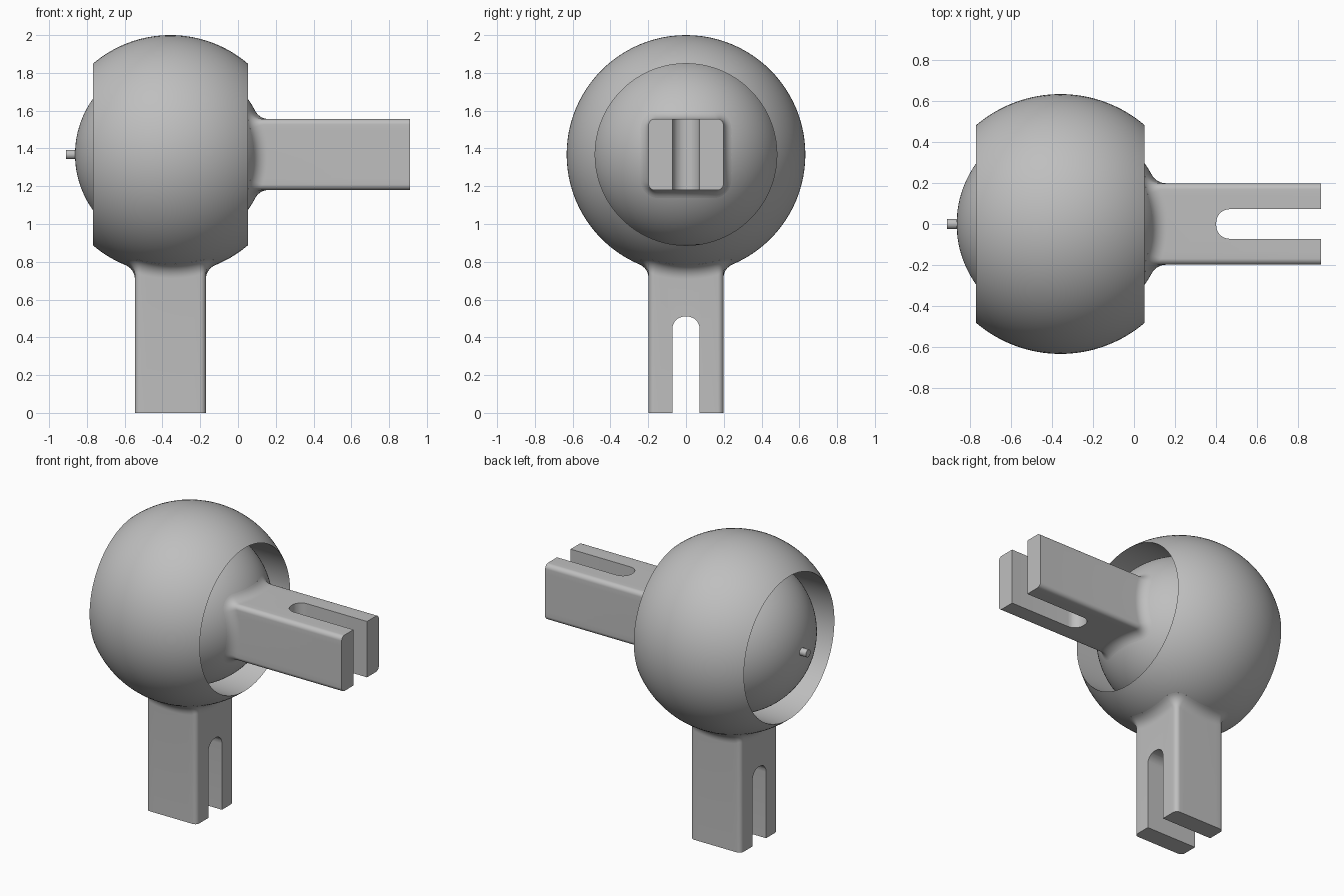
import bpy, bmesh, math
from mathutils import Vector, Matrix

cube = bpy.data.objects.get("Cube")
if cube:
    bpy.data.objects.remove(cube)

CENTRE = Vector((-0.358, 0, 1.368))
SHELL_R, BALL_R = 0.632, 0.505
HALF_WIDTH = 0.41      # socket shell is cut flat at this distance either side
FILLET = 0.08

grey = bpy.data.materials.new("plain grey")
grey.use_nodes = True
colour = (0.52, 0.52, 0.52, 1)
grey.diffuse_color = colour
grey.node_tree.nodes["Principled BSDF"].inputs["Base Color"].default_value = colour


def make(name, bm, matrix):
    bmesh.ops.recalc_face_normals(bm, faces=bm.faces)
    mesh = bpy.data.meshes.new(name)
    bm.to_mesh(mesh)
    bm.free()
    mesh.materials.append(grey)
    obj = bpy.data.objects.new(name, mesh)
    obj.matrix_world = matrix
    bpy.context.collection.objects.link(obj)
    return obj


def smooth(obj, angle=30):
    bpy.ops.object.select_all(action="DESELECT")
    obj.select_set(True)
    bpy.context.view_layer.objects.active = obj
    bpy.ops.object.shade_smooth_by_angle(angle=math.radians(angle))


def rounded_rect(half_x, half_y, radius, steps=8, flat_steps=10):
    """Outline of a rounded rectangle as (point, outward normal) pairs."""
    corners = []
    for k, (sx, sy) in enumerate([(1, 1), (-1, 1), (-1, -1), (1, -1)]):
        middle = Vector((sx * (half_x - radius), sy * (half_y - radius), 0))
        for i in range(steps + 1):
            a = (k + i / steps) * math.pi / 2
            n = Vector((math.cos(a), math.sin(a), 0))
            corners.append((middle + n * radius, n))
    outline = []
    for i, (p, n) in enumerate(corners):
        outline.append((p, n))
        if i % (steps + 1) == steps:
            q = corners[(i + 1) % len(corners)][0]
            outline += [(p.lerp(q, j / flat_steps), n) for j in range(1, flat_steps)]
    return outline


def loft(rings):
    """Closed solid through a list of rings, capped at both ends."""
    bm = bmesh.new()
    loops = [[bm.verts.new(p) for p in ring] for ring in rings]
    count = len(loops[0])
    for lower, upper in zip(loops, loops[1:]):
        for i in range(count):
            j = (i + 1) % count
            bm.faces.new((lower[i], lower[j], upper[j], upper[i]))
    bm.faces.new(loops[0])
    bm.faces.new(loops[-1])
    return bm


def forked_arm(name, sphere_r, length, slot_start, turn):
    """Slotted bar growing from a sphere along local z with a rolling-ball fillet."""
    outline = rounded_rect(0.188, 0.198, 0.03)
    steps = 8
    rings = [[] for _ in range(steps + 3)]
    for p, n in outline:
        mid = p + n * FILLET
        mid.z = math.sqrt((sphere_r + FILLET) ** 2 - mid.length_squared)
        rings[0].append(p + Vector((0, 0, length)))
        for i in range(steps + 1):
            ray = (-n).slerp(-mid.normalized(), i / steps)
            rings[i + 1].append(mid + ray * FILLET)
        rings[-1].append(rings[-2][-1] * 0.85)
    matrix = Matrix.Translation(CENTRE) @ Matrix.Rotation(turn, 4, "Y")
    arm = make(name, loft(rings), matrix)

    # round-ended slot cutter running in from the free end
    reach = length + 0.2
    half = (reach - slot_start) / 2
    slot = rounded_rect(half, 0.072, 0.065, flat_steps=1)
    rings = [[Vector((x, p.y, p.x + slot_start + half)) for p, n in slot] for x in (-0.4, 0.4)]
    cutter = make(name + "_slot_cutter", loft(rings), matrix)
    cutter.hide_render = True
    cutter.hide_set(True)

    cut = arm.modifiers.new("slot", "BOOLEAN")
    cut.operation = "DIFFERENCE"
    cut.solver = "EXACT"
    cut.object = cutter
    bpy.context.view_layer.objects.active = arm
    arm.select_set(True)
    bpy.ops.object.modifier_apply(modifier="slot")
    bpy.data.objects.remove(cutter)
    smooth(arm)


# Socket shell: outer arc with a straight bore, spun round the x axis
bm = bmesh.new()
half_angle = math.asin(HALF_WIDTH / SHELL_R)
arc = [half_angle * (i / 16 - 1) for i in range(33)]
profile = [bm.verts.new((SHELL_R * math.sin(a), 0, SHELL_R * math.cos(a))) for a in arc]
edges = [bm.edges.new((a, b)) for a, b in zip(profile, profile[1:] + profile[:1])]
bmesh.ops.spin(bm, geom=profile + edges, cent=(0, 0, 0), axis=(1, 0, 0),
               angle=math.tau, steps=96, use_merge=True)
bmesh.ops.remove_doubles(bm, verts=bm.verts, dist=0.0001)
smooth(make("socket_shell", bm, Matrix.Translation(CENTRE)))

# Ball held inside the shell, poles on the x axis
bm = bmesh.new()
bmesh.ops.create_uvsphere(bm, u_segments=96, v_segments=64, radius=BALL_R)
smooth(make("inner_ball", bm, Matrix.Translation(CENTRE) @ Matrix.Rotation(math.pi / 2, 4, "Y")))

# Arm on the ball points to +x, arm on the shell points down
forked_arm("ball_arm", BALL_R, 0.91 - CENTRE.x, 0.40 - CENTRE.x, math.pi / 2)
forked_arm("shell_arm", SHELL_R, CENTRE.z, CENTRE.z - 0.51, math.pi)

# Small pin on the far side of the ball
bm = bmesh.new()
bmesh.ops.create_cone(bm, cap_ends=True, segments=32, radius1=0.025, radius2=0.025, depth=0.11)
smooth(make("pin", bm, Matrix.Translation((-0.855, 0, CENTRE.z)) @ Matrix.Rotation(math.pi / 2, 4, "Y")))
